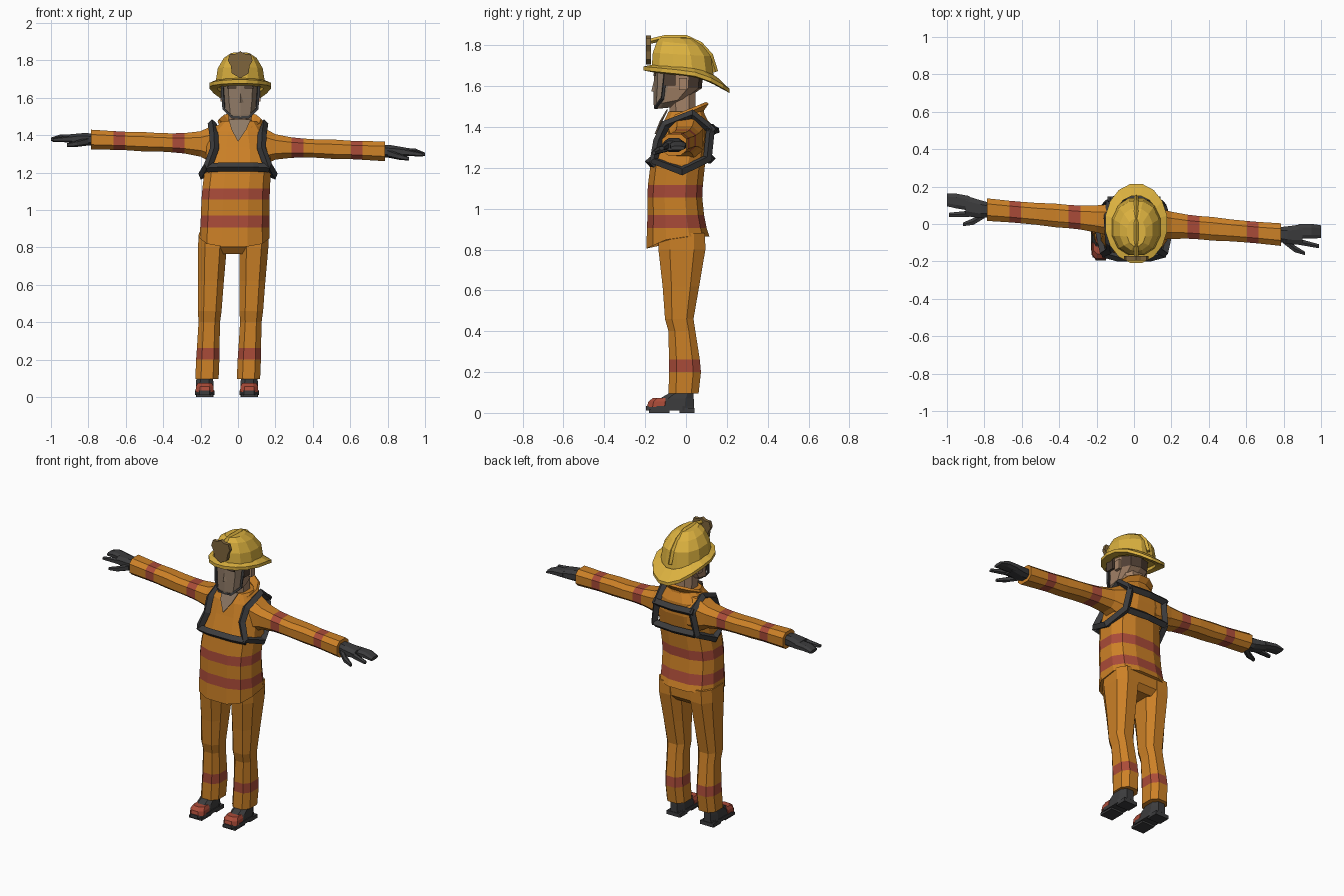
import bpy, bmesh
from math import cos, sin, pi, radians
from mathutils import Vector

cube = bpy.data.objects.get("Cube")
if cube:
    bpy.data.objects.remove(cube, do_unlink=True)


def make_material(name, r, g, b):
    m = bpy.data.materials.new(name)
    m.use_nodes = True
    m.diffuse_color = (r, g, b, 1)
    m.node_tree.nodes["Principled BSDF"].inputs["Base Color"].default_value = (r, g, b, 1)
    return m


orange = make_material("orange cloth", .61, .22, .02)
red = make_material("red trim", .4, .07, .04)
dark = make_material("dark rubber", .045, .045, .047)
yellow = make_material("yellow shell", .71, .44, .05)
skin = make_material("skin", .38, .23, .14)
visor = make_material("shaded face", .27, .19, .13)
bronze = make_material("bronze badge", .21, .13, .045)
hair = make_material("brown hair", .08, .05, .035)


def finish(name, bm, mats):
    """Turn a bmesh into a flat shaded object."""
    bmesh.ops.recalc_face_normals(bm, faces=bm.faces)
    mesh = bpy.data.meshes.new(name)
    bm.to_mesh(mesh)
    bm.free()
    for m in mats:
        mesh.materials.append(m)
    obj = bpy.data.objects.new(name, mesh)
    bpy.context.scene.collection.objects.link(obj)
    return obj


def skin_loops(name, loops, mats, caps=True, closed=True):
    """Bridge point loops; mats holds one material per band, or a single one."""
    if not isinstance(mats, list):
        mats = [mats] * len(loops)
    slots = list(dict.fromkeys(mats[:len(loops) - 1]))
    bm = bmesh.new()
    rows = [[bm.verts.new(p) for p in loop] for loop in loops]
    n = len(rows[0])
    for low, high, mat in zip(rows, rows[1:], mats):
        for i in range(n if closed else n - 1):
            j = (i + 1) % n
            face = bm.faces.new((low[i], low[j], high[j], high[i]))
            face.material_index = slots.index(mat)
    if caps:
        bm.faces.new(rows[0])
        bm.faces.new(rows[-1]).material_index = slots.index(mats[len(loops) - 2])
    return finish(name, bm, slots)


def oval(a, b, n=8, power=.75):
    """Boxy oval as a list of 2D offsets."""
    pts = []
    for i in range(n):
        t = 2 * pi * (i + .5) / n
        c, s = cos(t), sin(t)
        pts.append((a * abs(c) ** power * (1 if c > 0 else -1),
                    b * abs(s) ** power * (1 if s > 0 else -1)))
    return pts


def level(x, y, z, a, b, n=8, power=.75, tilt=0):
    """Horizontal ring; tilt raises it towards the back."""
    return [(x + u, y + v, z + tilt * v) for u, v in oval(a, b, n, power)]


def box(name, centre, size, mat):
    x, y, z = centre
    w, d, h = (s / 2 for s in size)
    loops = [[(x + i * w, y + j * d, z + k * h)
              for i, j in ((-1, -1), (1, -1), (1, 1), (-1, 1))] for k in (-1, 1)]
    return skin_loops(name, loops, mat)


def strap(name, points, radius, mat, cyclic=False):
    """Four sided band along a path, kept as a mesh."""
    curve = bpy.data.curves.new(name, "CURVE")
    curve.dimensions = "3D"
    curve.bevel_depth, curve.bevel_resolution = radius, 0
    curve.use_fill_caps = True
    line = curve.splines.new("POLY")
    line.points.add(len(points) - 1)
    for p, co in zip(line.points, points):
        p.co = (*co, 1)
    line.use_cyclic_u = cyclic
    temp = bpy.data.objects.new(name + "_path", curve)
    mesh = bpy.data.meshes.new_from_object(temp)
    bpy.data.objects.remove(temp)
    mesh.name = name
    mesh.materials.clear()
    mesh.materials.append(mat)
    for p in mesh.polygons:
        p.use_smooth = False
    bpy.context.scene.collection.objects.link(bpy.data.objects.new(name, mesh))


# Jacket body with two bands; the hem dips at the front
jacket = [(.865, -.018, .192, -.04, .158, orange), (.905, -.017, .19, -.045, .15, red),
          (.97, -.015, .188, -.05, .142, orange), (1.055, -.013, .187, -.055, .138, red),
          (1.115, -.01, .185, -.052, .138, orange), (1.22, 0, .182, -.04, .137, orange),
          (1.34, 0, .172, -.01, .128, orange), (1.42, 0, .145, 0, .115, orange),
          (1.475, .008, .095, 0, .088, orange)]
loops = [level(x, y, z, a, b, 12) for z, x, a, y, b, m in jacket]
loops[0] = [(x, y, z + .45 * min(0, y + .06)) for x, y, z in loops[0]]
skin_loops("jacket", loops, [row[-1] for row in jacket])

# Open collar and neck
arc = [radians(-58 + 296 * i / 9) for i in range(10)]
collar = [[(.012 + r * cos(t), r * .93 * sin(t), z + slope * sin(t)) for t in arc]
          for r, z, slope in ((.095, 1.42, .01), (.09, 1.455, .03), (.118, 1.475, .045))]
solid = skin_loops("collar", collar, orange, False, False).modifiers.new("thickness", "SOLIDIFY")
solid.thickness, solid.offset = .016, 0
skin_loops("neck", [level(.01, -.015, 1.42, .065, .065), level(.012, -.02, 1.58, .068, .07)], skin)
skin_loops("neck_opening", [[(-.05, y - .088, 1.485), (.068, y - .088, 1.485),
                             (.045, y - .12, 1.43), (0, y - .146, 1.365), (-.035, y - .12, 1.43)]
                            for y in (0, -.008)], visor)

# Trousers
skin_loops("trouser_seat", [level(-.022, -.02, z, a, b) for z, a, b in
                            ((.765, .12, .085), (.8, .175, .118), (.9, .175, .12))], orange)
leg = [(.095, .066, -.012, .078, orange), (.2, .066, -.005, .083, red),
       (.262, .064, -.008, .08, orange), (.4, .061, -.02, .07, orange),
       (.46, .067, -.033, .074, orange), (.62, .073, -.025, .095, orange),
       (.8, .082, -.02, .122, orange), (.88, .08, -.02, .12, orange)]

# Arms follow one slightly turned shoulder line
def arm_point(side, d, v=0, w=0):
    return (side * d, .01 - .085 * side * d + v, 1.345 - .04 * side * d + w)


def arm_ring(side, d, a, b, v=0, w=0, n=8):
    return [arm_point(side, d, v + p, w + q) for p, q in oval(a, b, n)]


sleeve = [(.08, .095, .115, orange), (.14, .088, .105, orange), (.2, .077, .072, orange),
          (.285, .068, .058, red), (.35, .066, .054, orange), (.42, .067, .052, orange),
          (.52, .062, .055, orange), (.605, .061, .052, red), (.665, .061, .053, orange),
          (.785, .064, .056, orange)]

for side, label in ((1, "left"), (-1, "right")):
    def leg_x(z):
        return -.026 + .111 * side - .033 * (1 - z / .8)

    skin_loops(label + "_leg", [level(leg_x(z), y, z, a, b) for z, a, y, b, m in leg],
               [row[-1] for row in leg])
    # Boot: ankle, toe cap, sole and heel
    foot = leg_x(0) + .008 * side
    skin_loops(label + "_boot", [level(foot, -.055, .03, .05, .1), level(foot, -.045, .07, .05, .088),
                                 level(foot, -.02, .1, .047, .06), level(foot, -.015, .14, .045, .055)], dark)
    skin_loops(label + "_toe_cap", [level(foot, -.135, .028, .052, .06),
                                    level(foot, -.13, .055, .05, .058),
                                    level(foot, -.12, .074, .04, .043)], red)
    skin_loops(label + "_sole", [level(foot, -.078, z, .055, .124) for z in (.012, .034)], dark)
    box(label + "_heel", (foot, .005, .012), (.095, .075, .024), dark)
    box(label + "_tread", (foot, -.13, .008), (.09, .1, .016), dark)

    skin_loops(label + "_sleeve", [arm_ring(side, d, a, b) for d, a, b, m in sleeve],
               [row[-1] for row in sleeve])
    # Glove: palm, finger group, index finger and thumb
    skin_loops(label + "_palm", [arm_ring(side, .77, .04, .034), arm_ring(side, .82, .05, .036),
                                 arm_ring(side, .9, .058, .025, .01)], dark)
    skin_loops(label + "_fingers", [arm_ring(side, .88, .041, .024, .026),
                                    arm_ring(side, .95, .042, .02, .032, .002),
                                    arm_ring(side, 1, .036, .01, .034, -.008)], dark)
    skin_loops(label + "_index_finger", [arm_ring(side, .88, .018, .02, -.03, 0, 6),
                                         arm_ring(side, .99, .012, .01, -.045, -.01, 6)], dark)
    skin_loops(label + "_thumb", [arm_ring(side, .8, .025, .022, -.025, -.01, 6),
                                  arm_ring(side, .86, .02, .017, -.07, -.025, 6),
                                  arm_ring(side, .915, .01, .01, -.09, -.035, 6)], dark)
    # Harness loop around the armhole
    strap(label + "_harness", [(side * x, y, z) for x, y, z in (
        (.138, .03, 1.462), (.13, -.1, 1.41), (.125, -.137, 1.33), (.16, -.158, 1.235),
        (.19, -.02, 1.185), (.15, .105, 1.245), (.125, .12, 1.39))], .024, dark, True)
    # Visor hinge and ear
    box(label + "_hinge", (.013 + side * .098, -.08, 1.64), (.014, .055, .075), hair)
    box(label + "_ear", (.013 + side * .095, -.015, 1.61), (.022, .04, .06), skin)
    box(label + "_brow", (.013 + side * .045, -.153, 1.655), (.05, .01, .012), hair)

strap("harness_front", [(-.165, -.155, 1.225), (-.08, -.178, 1.23), (.08, -.178, 1.23),
                        (.165, -.155, 1.225)], .024, dark)
for label, z, y in (("lower", 1.245, .11), ("upper", 1.39, .122)):
    strap("harness_back_" + label, [(-.14, y, z), (0, y + .012, z), (.14, y, z)], .024, dark)

# Head: shaded face in front, hair at the upper back
head = skin_loops("head", [level(.013, -.11, 1.492, .045, .045, 10, tilt=.1),
                           level(.013, -.075, 1.525, .08, .083, 10, tilt=.2),
                           level(.013, -.04, 1.59, .092, .118, 10),
                           level(.013, -.035, 1.7, .098, .12, 10)], skin)
for m in (visor, hair):
    head.data.materials.append(m)
for p in head.data.polygons:
    if p.center.y < -.09:
        p.material_index = 1
    elif p.center.y > 0 and p.center.z > 1.6:
        p.material_index = 2
skin_loops("nose", [[(-.005, -.152, 1.575), (.031, -.152, 1.575), (.013, -.17, 1.575)],
                    [(.008, -.15, 1.63), (.018, -.15, 1.63), (.013, -.156, 1.63)]], visor)
strap("chin_strap", [(-.085, -.1, 1.67), (-.076, -.115, 1.54), (-.03, -.15, 1.495),
                     (.056, -.15, 1.495), (.102, -.115, 1.54), (.111, -.1, 1.67)], .009, dark)


# Helmet: brim sweeping down at the back, faceted dome, crest and badge
def brim_z(y):
    return 1.67 - .1 * y - 1.5 * max(0, y) ** 2


def brim_ring(a, b, lift):
    return [(x, y, brim_z(y) + lift) for x, y, z in level(.012, .003, 0, a, b, 16, 1)]


brim = [brim_ring(.125, .15, -.02), brim_ring(.168, .215, -.014),
        brim_ring(.168, .215, .006), brim_ring(.125, .15, .025)]
skin_loops("helmet_brim", brim + brim[:1], yellow, False)
base = [(x, y, brim_z(y)) for x, y, z in level(.012, -.015, 0, .137, .158, 12, .9)]
skin_loops("helmet_dome", [base, level(.012, -.02, 1.755, .124, .147, 12, .9, -.06),
                           level(.012, -.03, 1.81, .09, .115, 12, .9, -.1),
                           level(.012, -.045, 1.838, .05, .075, 12, .9, -.05)], yellow)
strap("helmet_crest", [(.012, y, z) for y, z in ((-.175, 1.82), (-.1, 1.838), (0, 1.838),
                                                (.07, 1.805), (.12, 1.75), (.145, 1.67))], .013, yellow)
shield = [(0, 1.705), (.045, 1.73), (.05, 1.77), (.066, 1.8), (.055, 1.835), (.025, 1.835), (0, 1.848)]
outline = shield + [(-x, z) for x, z in shield[-2:0:-1]]
skin_loops("helmet_badge", [[(.012 + x, y, z) for x, z in outline] for y in (-.195, -.172)], bronze)
